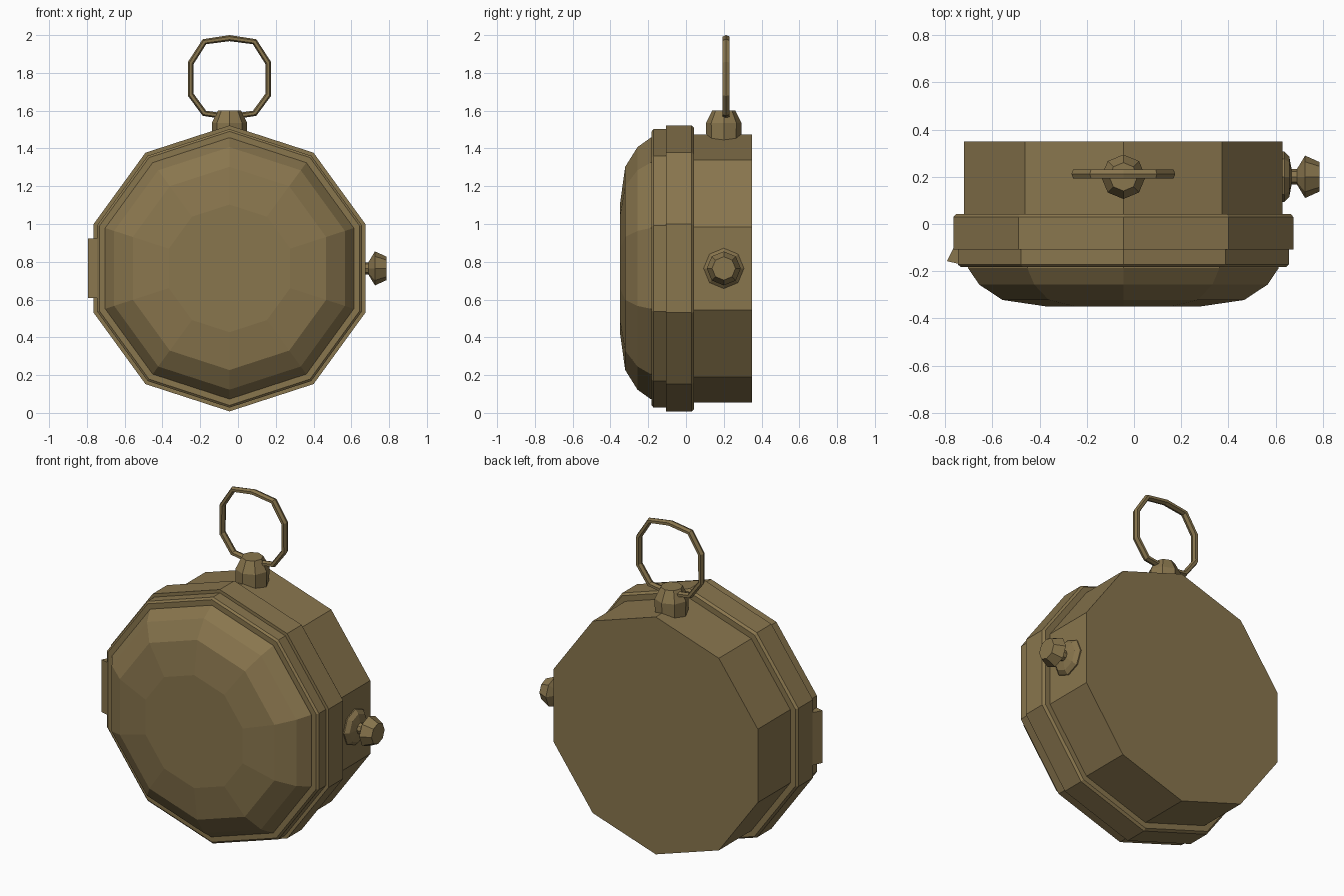
import bpy, bmesh
from math import sin, cos, pi
from mathutils import Vector

if "Cube" in bpy.data.objects:
    bpy.data.objects.remove(bpy.data.objects["Cube"])

CX, CZ = -0.045, 0.765
brass = bpy.data.materials.new("aged_brass")
brass.diffuse_color = (0.25, 0.18, 0.075, 1)
brass.use_nodes = True
brass.node_tree.nodes["Principled BSDF"].inputs["Base Color"].default_value = brass.diffuse_color


def finish(name, bm):
    bmesh.ops.recalc_face_normals(bm, faces=bm.faces[:])
    mesh = bpy.data.meshes.new(name)
    bm.to_mesh(mesh)
    bm.free()
    obj = bpy.data.objects.new(name, mesh)
    obj.data.materials.append(brass)
    bpy.context.collection.objects.link(obj)
    return obj


def bridge(bm, a, b):
    for i in range(len(a)):
        j = (i + 1) % len(a)
        bm.faces.new((a[i], a[j], b[j], b[i]))


def lathe(name, profile, sides, axis, u, v, origin):
    """Turn (position, radius) pairs around an axis; first corner lies along u."""
    axis, u, v, origin = map(Vector, (axis, u, v, origin))
    bm = bmesh.new()
    rings = []
    for t, r in profile:
        angles = [2 * pi * i / sides for i in range(sides)]
        rings.append([bm.verts.new(origin + axis * t + (u * cos(a) + v * sin(a)) * r)
                      for a in angles])
    for a, b in zip(rings, rings[1:]):
        bridge(bm, a, b)
    bm.faces.new(rings[0])
    bm.faces.new(rings[-1])
    return finish(name, bm)


X, Y, Z = (1, 0, 0), (0, 1, 0), (0, 0, 1)

# Ten-sided case: domed lid, stepped rim and plain back drum
lathe("domed_lid", [(-0.35, 0.338), (-0.322, 0.538), (-0.257, 0.642), (-0.187, 0.692),
                    (-0.174, 0.692)], 10, Y, Z, X, (CX, 0, CZ))
lathe("lid_rim", [(-0.182, 0.69), (-0.182, 0.725), (-0.172, 0.737), (-0.107, 0.737)],
      10, Y, Z, X, (CX, 0, CZ))
lathe("middle_rim", [(-0.107, 0.757), (0.03, 0.757), (0.043, 0.745)],
      10, Y, Z, X, (CX, 0, CZ))
lathe("back_case", [(0.03, 0.71), (0.35, 0.71)], 10, Y, Z, X, (CX, 0, CZ))

# Side winding knob
lathe("winding_knob", [(0.62, 0.107), (0.637, 0.107), (0.658, 0.085), (0.668, 0.032),
                       (0.69, 0.032), (0.725, 0.09), (0.787, 0.062)],
      8, X, Z, Y, (0, 0.2, CZ))

# Top stem holding the ring
lathe("ring_stem", [(1.44, 0.092), (1.535, 0.094), (1.602, 0.06)],
      8, Z, X, Y, (CX, 0.2, 0))

# Hanging ring: six-sided bar swept round ten corners
half = [(0, 0.222), (0.142, 0.2), (0.22, 0.08), (0.22, -0.1), (0.142, -0.205)]
path = half + [(0, -0.228)] + [(-x, z) for x, z in half[:0:-1]]
bm = bmesh.new()
loops = []
for x, z in path:
    out = Vector((x, 0, z)).normalized()
    centre = Vector((CX + x, 0.212, 1.778 + z)) - out * 0.016
    loops.append([bm.verts.new(centre + out * 0.016 * cos(k * pi / 3)
                               + Vector(Y) * 0.022 * sin(k * pi / 3)) for k in range(6)])
for i in range(len(loops)):
    bridge(bm, loops[i], loops[(i + 1) % len(loops)])
finish("hanging_ring", bm)

# Wedge-shaped lid catch on the left
section = [(-0.74, -0.09), (-0.763, -0.098), (-0.793, -0.157), (-0.74, -0.17)]
bm = bmesh.new()
ends = [[bm.verts.new((x, y, z)) for x, y in section] for z in (0.608, 0.922)]
bridge(bm, *ends)
for end in ends:
    bm.faces.new(end)
finish("lid_catch", bm)
